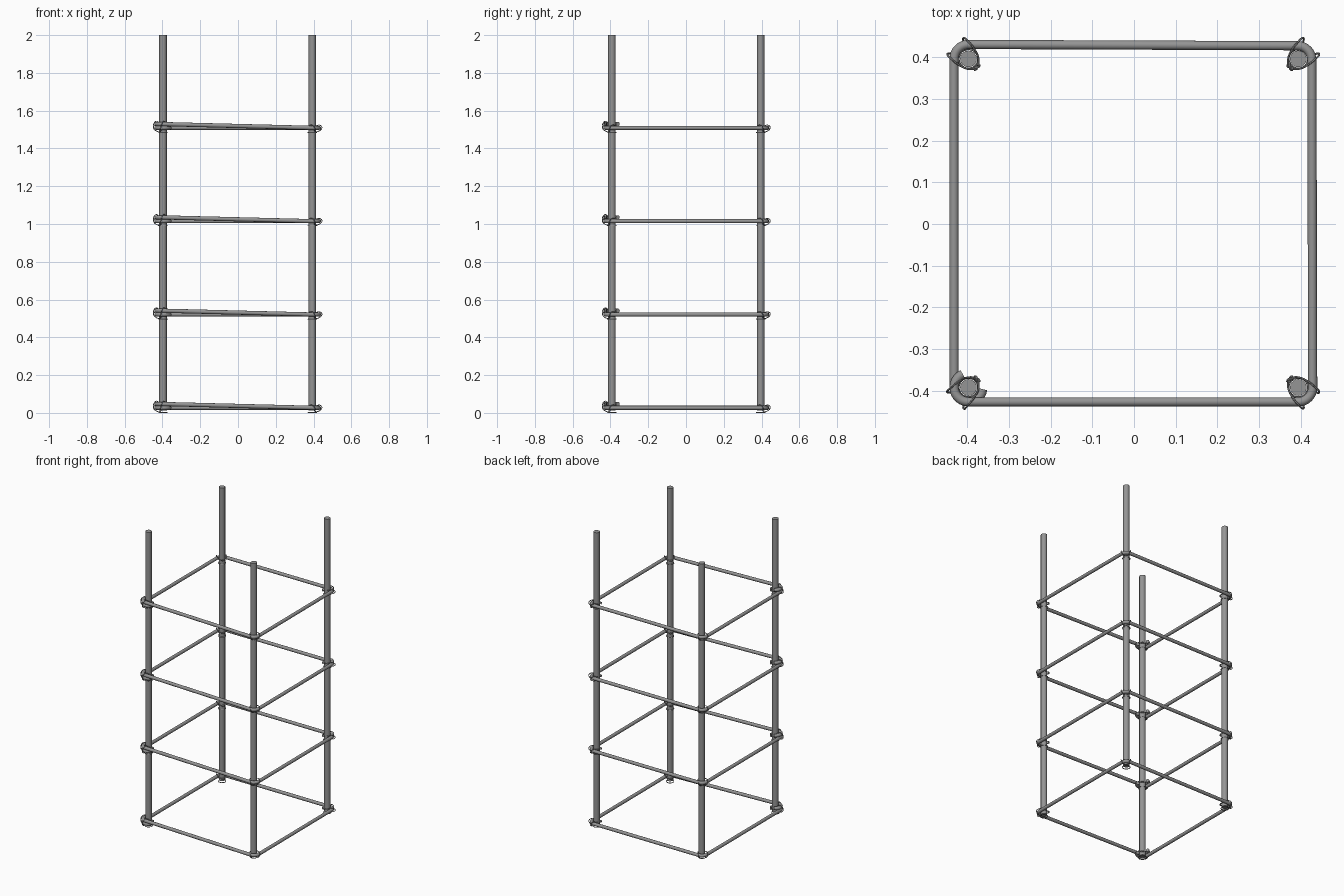
import bpy
from math import cos, sin, radians, pi
from mathutils import Vector

if "Cube" in bpy.data.objects:
    bpy.data.objects.remove(bpy.data.objects["Cube"])

X0, X1, Y0, Y1 = -0.397, 0.394, -0.392, 0.396   # bar centres
BEND = 0.0345                                   # bend radius of the hoops
LEVELS = [0.027 + 0.494 * i for i in range(4)]

steel = bpy.data.materials.new("dark_steel")
steel.diffuse_color = (0.3, 0.3, 0.3, 1)
steel.use_nodes = True
steel.node_tree.nodes["Principled BSDF"].inputs["Base Color"].default_value = steel.diffuse_color


def rod(name, pts, radius, res=4, cyclic=False, smooth_path=False):
    """Sweep a round section along a path and turn it into a smooth mesh."""
    cu = bpy.data.curves.new(name, 'CURVE')
    cu.dimensions = '3D'
    cu.bevel_depth = radius
    cu.bevel_resolution = res
    cu.use_fill_caps = True
    cu.materials.append(steel)
    if smooth_path:
        sp = cu.splines.new('BEZIER')
        sp.bezier_points.add(len(pts) - 1)
        for bp, p in zip(sp.bezier_points, pts):
            bp.co = p
            bp.handle_left_type = bp.handle_right_type = 'AUTO'
        sp.resolution_u = 5
    else:
        sp = cu.splines.new('POLY')
        sp.points.add(len(pts) - 1)
        for q, p in zip(sp.points, pts):
            q.co = (*p, 1)
    sp.use_cyclic_u = cyclic
    ob = bpy.data.objects.new(name, cu)
    bpy.context.collection.objects.link(ob)
    bpy.ops.object.select_all(action='DESELECT')
    ob.select_set(True)
    bpy.context.view_layer.objects.active = ob
    bpy.ops.object.convert(target='MESH')
    bpy.ops.object.shade_smooth_by_angle(angle=radians(40))
    return bpy.context.object


def arc(cx, cy, a0, a1, z, n):
    steps = [radians(a0 + (a1 - a0) * i / n) for i in range(n + 1)]
    return [(cx + BEND * cos(a), cy + BEND * sin(a), z) for a in steps]


def hoop(name, z):
    # hooked end, three bends, second hooked end below the first
    pts = arc(X0, Y0, 113, 270, z + 0.020, 12)
    pts += arc(X1, Y0, 270, 360, z, 8)
    pts += arc(X1 - 0.002, Y1 - 0.003, 0, 90, z, 8)
    pts += arc(X0, Y1, 90, 180, z, 8)
    pts += arc(X0, Y0, 180, 353, z, 12)
    rod(name, pts, 0.011)


def tie(name, cx, cy, z, hooked):
    # u points outward along the diagonal, v across it
    u = Vector((1 if cx > 0 else -1, 1 if cy > 0 else -1, 0)).normalized()
    v = Vector((-u.y, u.x, 0))
    up = 0.034 if hooked else 0.014
    half = [(-0.030, 0.004, 0.004), (-0.016, 0.018, 0.006), (0.004, 0.026, up * 0.8),
            (0.026, 0.029, up), (0.044, 0.027, 0.0), (0.032, 0.014, -0.018)]
    loop = half + [(a, -b, c) for a, b, c in reversed(half)]
    base = Vector((cx, cy, z))

    def place(p):
        return base + u * p[0] + v * p[1] + Vector((0, 0, p[2]))
    rod(name, [place(p) for p in loop], 0.0024, 1, smooth_path=True)
    # turn of wire round the bar below the hoop
    turn = [place((0.0235 * cos(i * pi / 10), 0.0235 * sin(i * pi / 10), -0.0246))
            for i in range(20)]
    rod(name + "_turn", turn, 0.0024, 1, cyclic=True)
    # twisted wire ends
    for s in (0, pi):
        twist = []
        for i in range(13):
            a = i / 12 * 2 * pi + s
            twist.append(place((-0.028 + 0.003 * sin(a), -0.009 + 0.0015 * i,
                                0.004 + 0.003 * cos(a))))
        rod(name + "_twist", twist, 0.0028, 1)


# upright bars
corners = [(X0, Y0), (X1, Y0), (X1, Y1), (X0, Y1)]
for x, y in corners:
    rod("upright_bar", [(x, y, 0.012), (x, y, 2)], 0.020, 6)

# hoops and their wire ties
for z in LEVELS:
    hoop("hoop", z)
    for i, (x, y) in enumerate(corners):
        tie("wire_tie", x, y, z, i == 0)
